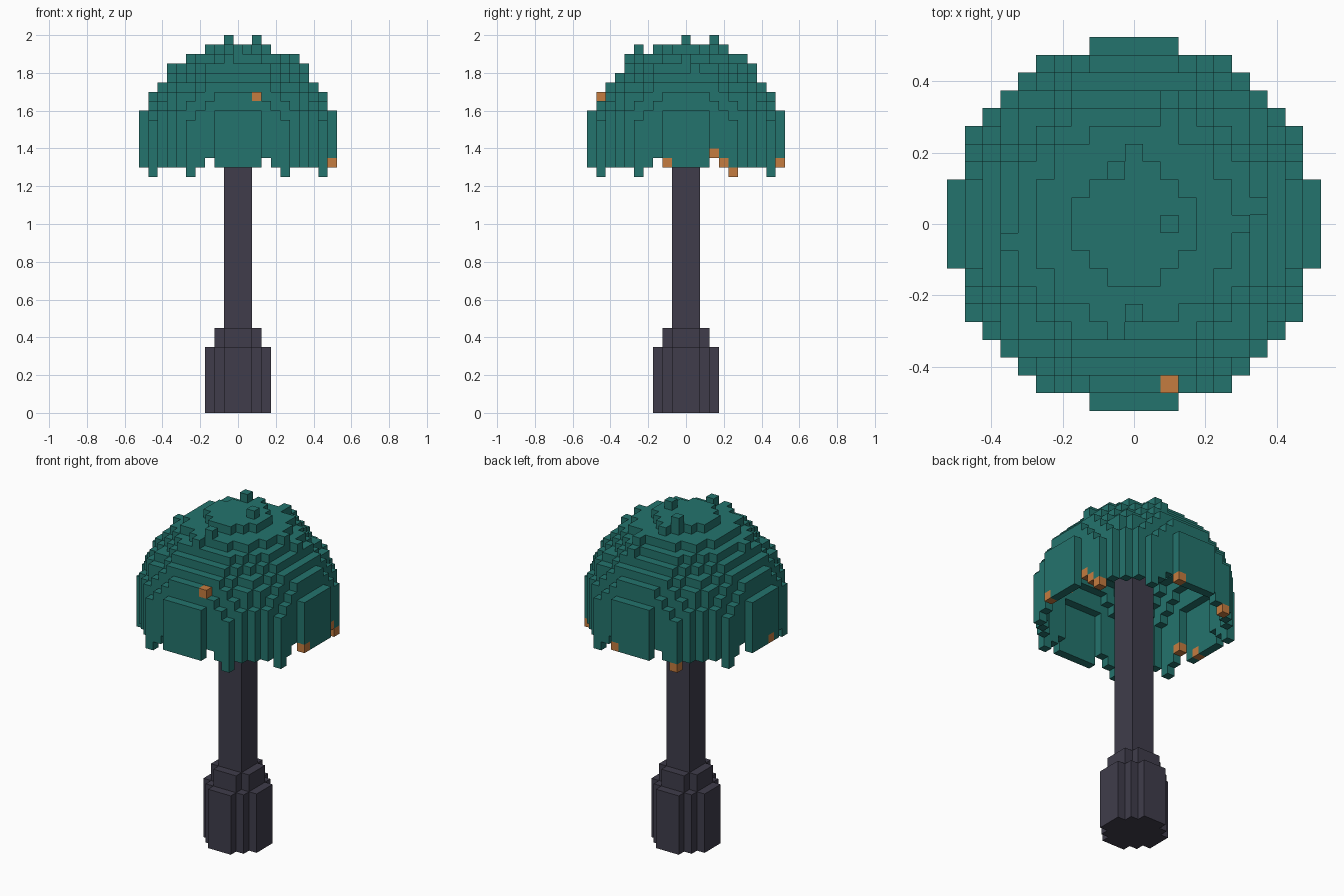
import bpy
import bmesh
from mathutils import Vector

U = 0.05  # edge length of one block

cube = bpy.data.objects.get("Cube")
if cube:
    bpy.data.objects.remove(cube, do_unlink=True)


def make_material(name, rgb):
    mat = bpy.data.materials.new(name)
    mat.use_nodes = True
    mat.diffuse_color = (*rgb, 1)
    bsdf = next(n for n in mat.node_tree.nodes if n.type == 'BSDF_PRINCIPLED')
    bsdf.inputs["Base Color"].default_value = (*rgb, 1)
    return mat


teal = make_material("teal_leaves", (0.0176, 0.174, 0.153))
orange = make_material("orange_fruit", (0.56, 0.2, 0.05))
bark = make_material("dark_bark", (0.05, 0.046, 0.07))


def disc(r2):
    """Grid cells of a filled circle with squared radius r2."""
    n = range(-11, 12)
    return {(x, y) for x in n for y in n if x * x + y * y <= r2}


def build_blocks(name, cells, materials):
    """Skin a set of blocks {cell: material index} with its outer faces only."""
    bm = bmesh.new()
    for cell, mat in cells.items():
        centre = Vector(cell) + Vector((0, 0, 0.5))
        for axis in range(3):
            for sign in (-1, 1):
                d = Vector((0, 0, 0))
                d[axis] = sign
                if tuple(int(a + b) for a, b in zip(cell, d)) in cells:
                    continue
                u = Vector((0, 0, 0))
                u[(axis + 1) % 3] = 0.5
                v = d.cross(u)
                corners = (-u - v, u - v, u + v, v - u)
                face = bm.faces.new([bm.verts.new((centre + d * 0.5 + c) * U)
                                     for c in corners])
                face.material_index = mat
    bmesh.ops.remove_doubles(bm, verts=bm.verts, dist=U * 0.01)
    mesh = bpy.data.meshes.new(name)
    bm.to_mesh(mesh)
    bm.free()
    for mat in materials:
        mesh.materials.append(mat)
    obj = bpy.data.objects.new(name, mesh)
    bpy.context.collection.objects.link(obj)
    return obj


# Trunk: wide round foot, narrower collar, square stem up to the crown ceiling
trunk = {}
for r2, bottom, top in ((10, 0, 7), (5, 7, 9), (2, 9, 38)):
    for x, y in disc(r2):
        for z in range(bottom, top):
            trunk[x, y, z] = 0
build_blocks("trunk", trunk, [bark])

# Crown: upright wall below, domed layers above, hollow and open underneath
BOTTOM = 26
radii = [106] * 5 + [104, 93, 86, 73, 60, 46, 32, 12]
layers = [disc(r2) for r2 in radii] + [set()]
crown = {}
for i, layer in enumerate(layers[:-1]):
    for x, y in layer:
        sides = {(x + 1, y), (x - 1, y), (x, y + 1), (x, y - 1)}
        if not sides <= layer or (x, y) not in layers[i + 1]:
            crown[x, y, BOTTOM + i] = 0

# Ragged rim: gaps beside each wide side, hanging leaves further round
for a in (-1, 1):
    for b in (-1, 1):
        for gap, drip in (((3 * a, 9 * b), (5 * a, 9 * b)),
                          ((9 * a, 3 * b), (9 * a, 5 * b))):
            crown.pop((*gap, BOTTOM), None)
            crown[(*drip, BOTTOM - 1)] = 0

# Loose leaves standing out of the dome
for leaf in ((2, 0, 39), (-1, 3, 39), (0, -5, 38), (0, 4, 38),
             (6, 0, 37), (-1, -6, 37), (2, 6, 37),
             (-7, -1, 36), (7, 1, 36), (2, 7, 36)):
    crown[leaf] = 0

# Fruit blocks scattered along the rim, and one on the front
for fruit in ((2, -9, 33), (10, -2, 26), (2, 10, 26), (-10, -1, 26),
              (9, 3, 27), (9, 4, 26), (9, 5, 25), (-5, 9, 25), (-9, -3, 27)):
    crown[fruit] = 1
build_blocks("crown", crown, [teal, orange])
